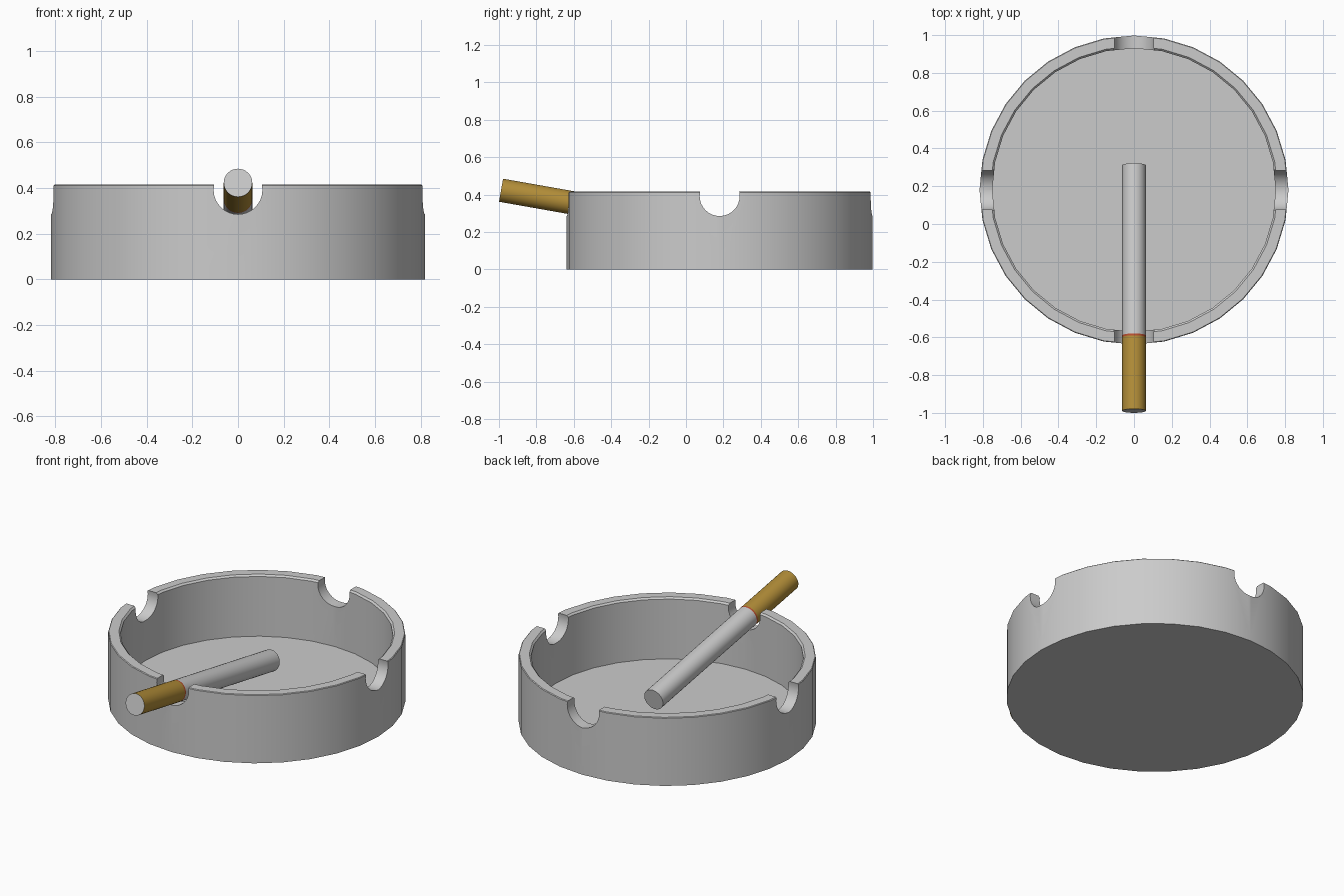
import bpy, bmesh, math
from mathutils import Matrix, Vector

if "Cube" in bpy.data.objects:
    bpy.data.objects.remove(bpy.data.objects["Cube"])

CY = 0.18           # dish centre along y
SIDES = 32


def make_object(name, bm):
    bmesh.ops.recalc_face_normals(bm, faces=bm.faces)
    mesh = bpy.data.meshes.new(name)
    bm.to_mesh(mesh)
    bm.free()
    obj = bpy.data.objects.new(name, mesh)
    bpy.context.collection.objects.link(obj)
    return obj


def activate(obj):
    bpy.ops.object.select_all(action='DESELECT')
    obj.select_set(True)
    bpy.context.view_layer.objects.active = obj


def lathe(name, profile, sides):
    # closed solid of revolution; the first and last rings are capped
    bm = bmesh.new()
    rings = [[bm.verts.new((r * math.cos(2 * math.pi * i / sides),
                            r * math.sin(2 * math.pi * i / sides), z))
              for i in range(sides)] for r, z in profile]
    for a, b in zip(rings, rings[1:]):
        for i in range(sides):
            j = (i + 1) % sides
            bm.faces.new((a[i], a[j], b[j], b[i]))
    bm.faces.new(rings[0][::-1])
    bm.faces.new(rings[-1])
    return make_object(name, bm)


def material(name, color):
    mat = bpy.data.materials.new(name)
    mat.diffuse_color = color
    mat.use_nodes = True
    mat.node_tree.nodes["Principled BSDF"].inputs["Base Color"].default_value = mat.diffuse_color
    return mat


# dish: outer wall, chamfered rim, inner wall, floor
dish = lathe("ashtray_dish", [(0.818, 0), (0.818, 0.411), (0.814, 0.415),
                              (0.76, 0.415), (0.75, 0.405), (0.75, 0.042)], SIDES)
dish.location.y = CY

# four rim notches cut by two crossing round bars
activate(dish)
for name, axis in (("notch_cutter_x", 'Y'), ("notch_cutter_y", 'X')):
    cutter = lathe(name, [(0.107, -1.2), (0.107, 1.2)], 32)
    cutter.data.transform(Matrix.Rotation(math.pi / 2, 4, axis))
    cutter.location = (0, CY, 0.392)
    cutter.hide_render = True
    mod = dish.modifiers.new(name, 'BOOLEAN')
    mod.operation = 'DIFFERENCE'
    mod.solver = 'EXACT'
    mod.object = cutter
    activate(dish)
    bpy.ops.object.modifier_apply(modifier=mod.name)
    bpy.data.objects.remove(cutter)
bpy.ops.object.shade_smooth_by_angle(angle=math.radians(30))

# cigarette: filter, band and paper along one tilted axis
tilt = math.radians(10)
start = Vector((0, -0.989, 0.423))
R = 0.0625
brown = material("filter_brown", (0.45, 0.27, 0.04, 1))
red = material("band_red", (0.5, 0.08, 0.03, 1))
grey = material("tip_grey", (0.8, 0.8, 0.8, 1))
for name, a, b, r, mat in (("cigarette_filter", 0.0, 0.395, R, brown),
                           ("cigarette_band", 0.395, 0.405, R, red),
                           ("cigarette_paper", 0.405, 1.32, R, None)):
    part = lathe(name, [(r, a), (r, b)], 32)
    part.data.transform(Matrix.Rotation(-(math.pi / 2 + tilt), 4, 'X'))
    part.location = start
    if mat:
        part.data.materials.append(mat)
    if name == "cigarette_filter":
        # the open end of the filter is grey
        part.data.materials.append(grey)
        min(part.data.polygons, key=lambda p: p.center.y).material_index = 1
    activate(part)
    bpy.ops.object.shade_smooth_by_angle(angle=math.radians(30))
